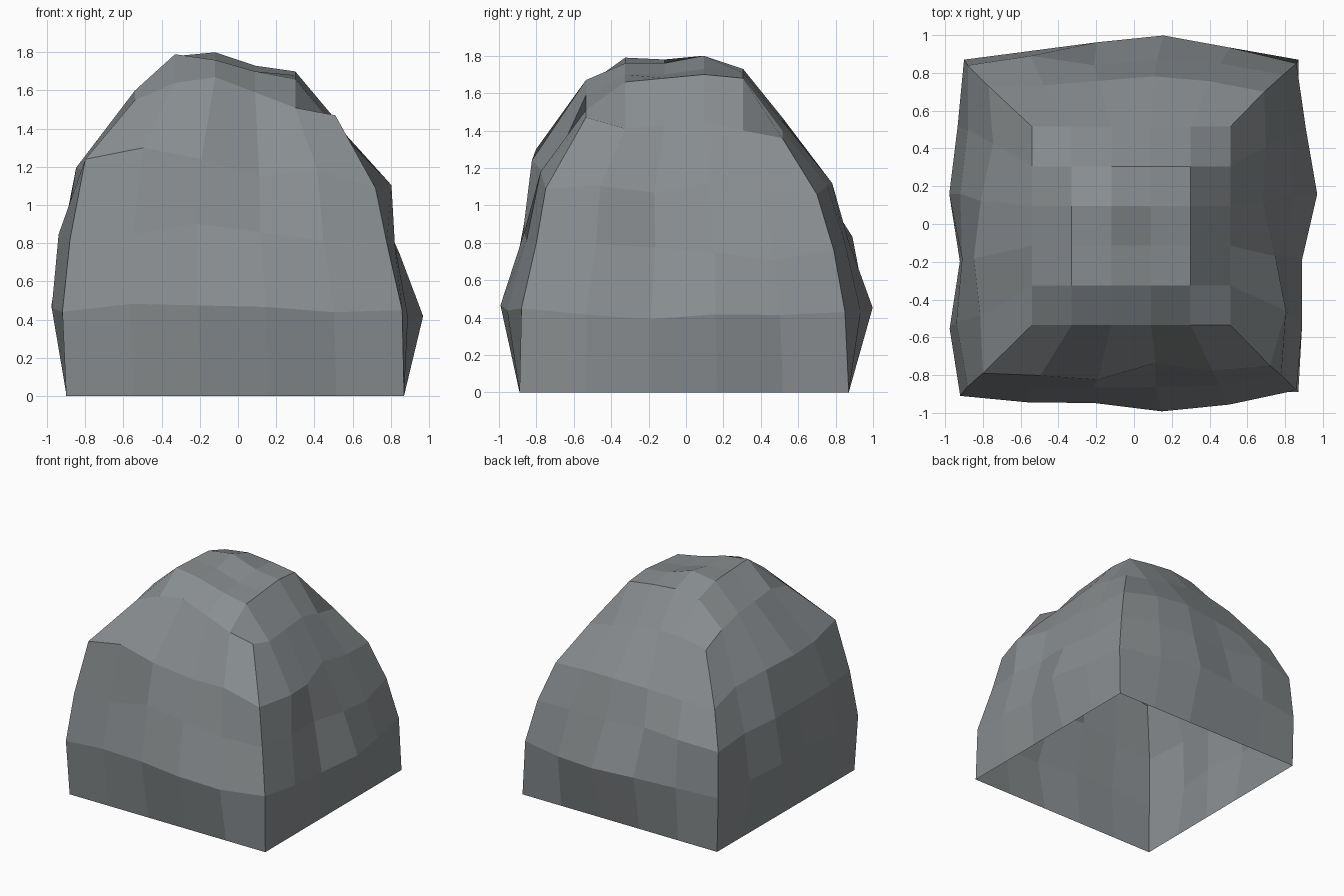
import bpy
import bmesh
from mathutils import Vector

default_cube = bpy.data.objects.get("Cube")
if default_cube:
    bpy.data.objects.remove(default_cube, do_unlink=True)

SEGMENTS = 5
OUTWARD = [Vector((0, -1, 0)), Vector((1, 0, 0)), Vector((0, 1, 0)), Vector((-1, 0, 0))]


def make_material(name, colour):
    material = bpy.data.materials.new(name)
    material.use_nodes = True
    material.diffuse_color = colour
    material.node_tree.nodes["Principled BSDF"].inputs["Base Color"].default_value = colour
    return material


def weathered_ring(bm, corners, bulges, lifts):
    """Square loop, counter-clockwise from the front right corner of the rock.
    Bulges and lifts are hundredths, four per side: front, +x, back, -x."""
    loop = []
    for side, direction in enumerate(OUTWARD):
        start = Vector(corners[side])
        end = Vector(corners[(side + 1) % len(corners)])
        loop.append(bm.verts.new(start))
        for step in range(1, SEGMENTS):
            point = start.lerp(end, step / SEGMENTS)
            point += direction * bulges[side][step - 1] / 100
            point.z += lifts[side][step - 1] / 100
            loop.append(bm.verts.new(point))
    return loop


def bridge(bm, lower, upper):
    count = len(lower)
    for i in range(count):
        j = (i + 1) % count
        bm.faces.new((lower[i], lower[j], upper[j], upper[i]))


bm = bmesh.new()
flat = [[0] * (SEGMENTS - 1)] * len(OUTWARD)

# Straight square foot, open underneath
foot = weathered_ring(
    bm, [(-0.9, -0.89, 0), (0.87, -0.89, 0), (0.87, 0.87, 0), (-0.89, 0.87, 0)], flat, flat)

# Widest part of the rock
belly = weathered_ring(
    bm,
    [(-0.92, -0.91, 0.44), (0.86, -0.88, 0.45), (0.86, 0.85, 0.43), (-0.9, 0.87, 0.44)],
    [(4, 5, 10, 7), (3, 3, 11, 5), (8, 14, 10, 5), (3, 7, 1, 6)],
    [(4, 3, 2, -1), (-3, -5, -2, -2), (0, 2, 2, 1), (2, 3, 2, 2)])

# Tapering middle
waist = weathered_ring(
    bm,
    [(-0.88, -0.86, 0.82), (0.78, -0.8, 0.8), (0.79, 0.79, 0.76), (-0.88, 0.84, 0.8)],
    [(2, 3, 4, 4), (4, 2, 6, 4), (5, 6, 2, 6), (0, 4, 3, 6)],
    [(3, 9, 5, 1), (0, -1, -3, -6), (3, 3, 4, 4), (2, 2, 1, 3)])

# Sloping shoulder
shoulder = weathered_ring(
    bm,
    [(-0.8, -0.79, 1.24), (0.72, -0.75, 1.09), (0.69, 0.7, 1.06), (-0.77, 0.73, 1.08)],
    [(2, 5, -3, 2), (9, 4, -2, 0), (5, 7, 4, 1), (-3, 3, 6, 2)],
    [(9, 6, 0, 6), (2, -1, 5, 1), (4, 5, 3, 0), (3, 4, 2, -3)])

# Crown: regular grid of heights, rows run front to back
heights = [
    (1.55, 1.64, 1.67, 1.59, 1.51, 1.47),
    (1.60, 1.79, 1.76, 1.70, 1.66, 1.41),
    (1.58, 1.78, 1.76, 1.70, 1.68, 1.43),
    (1.56, 1.77, 1.80, 1.73, 1.70, 1.45),
    (1.51, 1.70, 1.73, 1.71, 1.68, 1.40),
    (1.42, 1.47, 1.47, 1.45, 1.40, 1.36),
]
spacing = 0.21
crown = [[bm.verts.new((-0.54 + spacing * i, -0.535 + spacing * j, z))
          for i, z in enumerate(row)] for j, row in enumerate(heights)]
for j in range(SEGMENTS):
    for i in range(SEGMENTS):
        bm.faces.new((crown[j][i], crown[j][i + 1], crown[j + 1][i + 1], crown[j + 1][i]))

# Rim of the crown as a loop, in the same order as the rings
last = SEGMENTS
rim = [crown[0][i] for i in range(last)]
rim += [crown[j][last] for j in range(last)]
rim += [crown[last][i] for i in range(last, 0, -1)]
rim += [crown[j][0] for j in range(last, 0, -1)]

rings = [foot, belly, waist, shoulder, rim]
for lower, upper in zip(rings, rings[1:]):
    bridge(bm, lower, upper)

mesh = bpy.data.meshes.new("rock")
bm.to_mesh(mesh)
bm.free()
mesh.materials.append(make_material("stone grey", (0.25, 0.27, 0.28, 1)))
rock = bpy.data.objects.new("rock", mesh)
bpy.context.collection.objects.link(rock)
